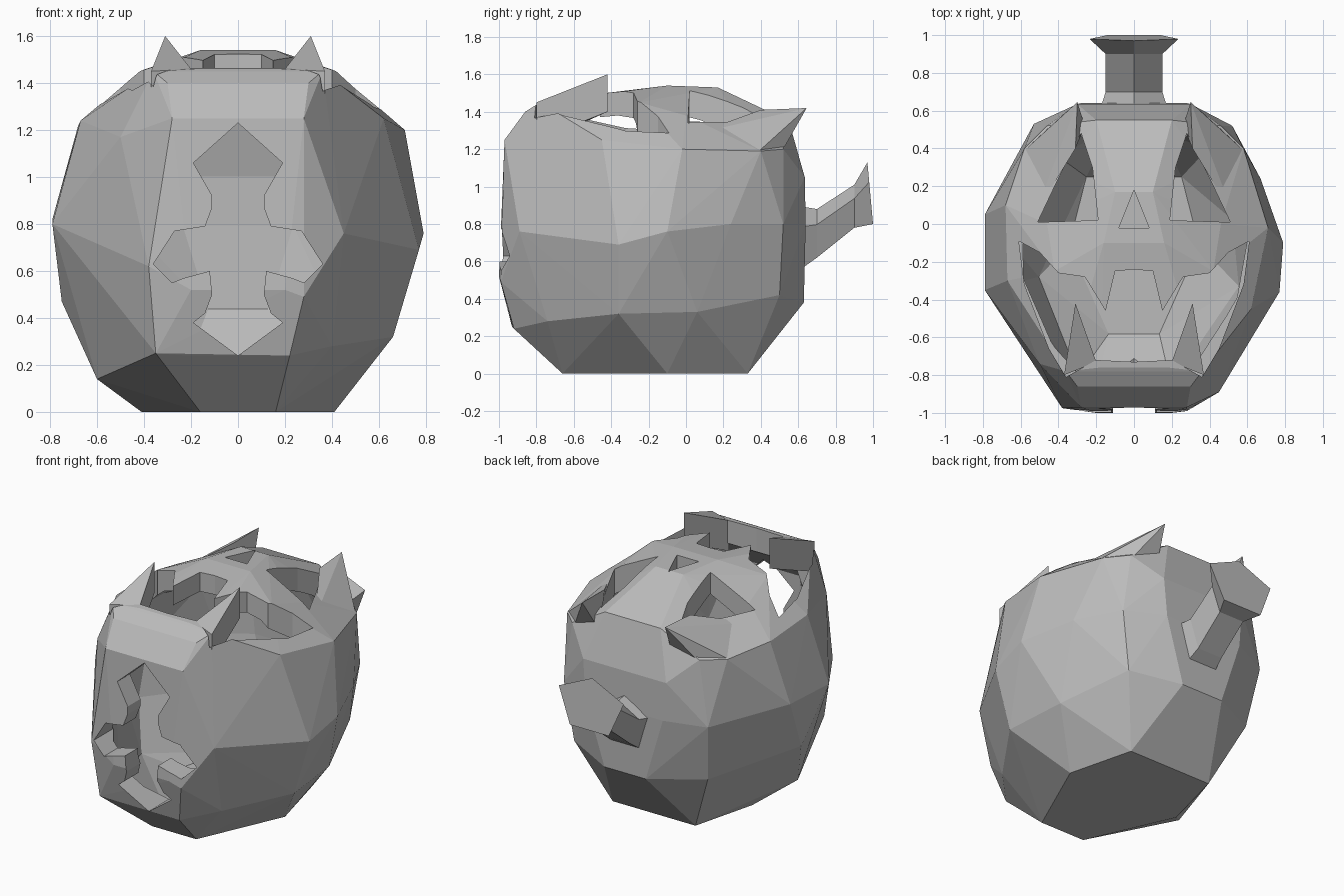
import bpy, bmesh
from mathutils import Vector

cube = bpy.data.objects.get("Cube")
if cube:
    bpy.data.objects.remove(cube, do_unlink=True)

grey = bpy.data.materials.new("stone_grey")
grey.use_nodes = True
grey.diffuse_color = (0.5, 0.5, 0.5, 1)
grey.node_tree.nodes["Principled BSDF"].inputs["Base Color"].default_value = (0.5, 0.5, 0.5, 1)


def add_object(name, bm):
    bmesh.ops.recalc_face_normals(bm, faces=bm.faces)
    mesh = bpy.data.meshes.new(name)
    bm.to_mesh(mesh)
    bm.free()
    mesh.materials.append(grey)
    obj = bpy.data.objects.new(name, mesh)
    bpy.context.collection.objects.link(obj)
    return obj


def hull(name, points):
    bm = bmesh.new()
    for p in points:
        bm.verts.new(p)
    result = bmesh.ops.convex_hull(bm, input=bm.verts)
    loose = set(result["geom_interior"]) | set(result["geom_unused"])
    bmesh.ops.delete(bm, geom=[v for v in loose if isinstance(v, bmesh.types.BMVert)], context='VERTS')
    return add_object(name, bm)


def prism(name, outline, start, depth):
    """Extrude an outline of 3D points from start along depth."""
    bm = bmesh.new()
    face = bm.faces.new([bm.verts.new(Vector(p) + Vector(start)) for p in outline])
    new = bmesh.ops.extrude_face_region(bm, geom=[face])["geom"]
    bmesh.ops.translate(bm, vec=depth, verts=[v for v in new if isinstance(v, bmesh.types.BMVert)])
    return add_object(name, bm)


def both_sides(points):
    return points + [(-x, y, z) for x, y, z in points]


def mirrored_outline(half):
    return half + [(-a, b) for a, b in reversed(half) if a > 0]


def cut(target, cutter):
    mod = target.modifiers.new(cutter.name, 'BOOLEAN')
    mod.operation = 'DIFFERENCE'
    mod.solver = 'EXACT'
    mod.object = cutter
    cutter.hide_render = True
    cutter.hide_viewport = True


# Faceted shell: points shared by both sides, then the uneven flanks
shared = [
    (.41, -.1, 0), (.16, -.66, 0), (.3, .33, 0), (.22, -.92, .24), (.15, .63, .38),
    (.2, -1, .52), (.28, .64, .8), (.28, -.97, 1.25), (.58, .4, 1.19), (.3, .635, 1.05),
    (.46, .52, 1.2), (.3, -.86, 1.4), (.36, -.78, 1.45), (.18, -.76, 1.46),
    (.42, -.25, 1.45), (.46, 0, 1.38), (.16, -.1, 1.54), (.1, .17, 1.53),
    (.18, .35, 1.42), (.38, .3, 1.34), (.2, .55, 1.35)]
left_flank = [
    (.4, -.74, .28), (.66, -.36, .32), (.62, .06, .33), (.46, .5, .42),
    (.28, -.99, .49), (.45, -.89, .76), (.77, -.36, .69), (.79, -.1, .76),
    (.67, .24, .8), (.52, .52, .8), (.62, -.45, 1.25), (.71, -.02, 1.2)]
right_flank = [
    (-.6, -.3, .14), (-.75, -.12, .47), (-.48, .46, .4), (-.35, -.93, .25),
    (-.38, -.975, .62), (-.79, -.35, .8), (-.79, .05, .82), (-.53, .53, .78),
    (-.5, -.74, 1.17), (-.67, -.3, 1.24), (-.68, .1, 1.22)]
shell_points = both_sides(shared) + left_flank + right_flank
shell = hull("shell", shell_points)

# Hollow inside
middle = Vector((0, -.17, .75))
cut(shell, hull("hollow_cutter", [middle + (Vector(p) - middle) * .84 for p in shell_points]))

# Openings in the top: mouth with upper teeth, nose and eyes
mouth = mirrored_outline([
    (0, -.73), (.2, -.72), (.36, -.81), (.45, -.66), (.58, -.32), (.61, -.09), (.5, -.15),
    (.4, -.26), (.26, -.28), (.15, -.46), (.1, -.25), (0, -.24)])
nose = [(0, .18), (.08, -.02), (-.08, -.02)]
eye = [(.28, .48), (.22, .3), (.19, .02), (.51, .01), (.42, .2)]
left_right = {"left": 1, "right": -1}
openings = {"mouth_cutter": mouth, "nose_cutter": nose}
for side, s in left_right.items():
    openings[side + "_eye_cutter"] = [(s * x, y) for x, y in eye]
for name, outline in openings.items():
    cut(shell, prism(name, [(x, y, 0) for x, y in outline], (0, 0, 1.08), (0, 0, .7)))

# Ornamental opening through the front wall
ornament = mirrored_outline([
    (0, 1.23), (.19, 1.06), (.11, .92), (.11, .87), (.14, .79), (.27, .77), (.36, .63),
    (.28, .55), (.23, .57), (.12, .6), (.11, .5), (.14, .42), (.19, .38), (0, .24)])
cut(shell, prism("front_cutter", [(x, 0, z) for x, z in ornament], (0, -1.2, 0), (0, .6, 0)))

# Lower teeth, and brow plates that rise to points at the back
for side, s in left_right.items():
    tooth = [(.2, -.73, 1.46), (.37, -.8, 1.45), (.31, -.42, 1.6)]
    prism(side + "_lower_tooth", [(s * x, y, z) for x, y, z in tooth], (0, 0, 0), (0, 0, -.2))
    brow = [(.3, .645, 1.42), (.31, .4, 1.41), (.53, .04, 1.28), (.58, .39, 1.19),
            (.44, .52, 1.2), (.26, .52, 1.2)]
    hull(side + "_brow", [(s * x, y, z) for x, y, z in brow])

# Bent, flared stem: five-sided sections, ridge on top
bm = bmesh.new()
rings = []
for w, y0, z0, y1, z1 in [(.19, .56, .52, .58, .9), (.15, .7, .62, .7, .88),
                          (.15, .9, .78, .9, 1.01), (.235, 1, .8, .97, 1.13)]:
    low, high = Vector((0, y0, z0)), Vector((0, y1, z1))
    section = [(-.6, 0), (.6, 0), (1, .68), (0, 1), (-1, .68)]
    rings.append([bm.verts.new(low.lerp(high, t) + Vector((w * a, 0, 0))) for a, t in section])
for a, b in zip(rings, rings[1:]):
    for i in range(5):
        j = (i + 1) % 5
        bm.faces.new((a[i], a[j], b[j], b[i]))
bm.faces.new(rings[0])
bm.faces.new(rings[-1])
add_object("stem", bm)
